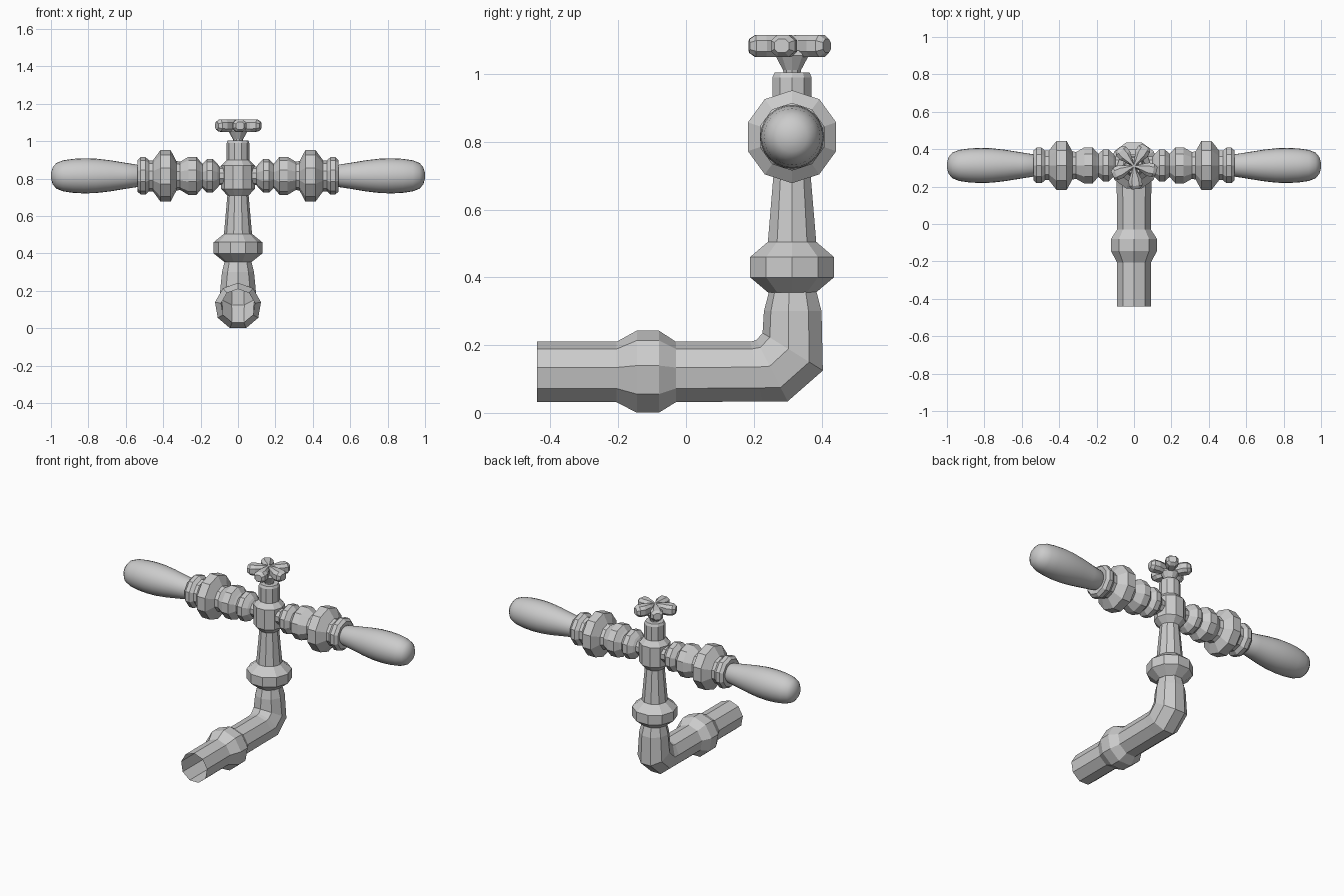
import bpy, bmesh, math
from mathutils import Vector, Matrix

if "Cube" in bpy.data.objects:
    bpy.data.objects.remove(bpy.data.objects["Cube"], do_unlink=True)

STEM_Y = 0.313
ARM_Z = 0.815


def loft(name, rings, cap_start=True, cap_end=True):
    """Bridge a list of equal-length closed rings of points."""
    bm = bmesh.new()
    loops = [[bm.verts.new(p) for p in ring] for ring in rings]
    n = len(loops[0])
    for a, b in zip(loops, loops[1:]):
        for i in range(n):
            j = (i + 1) % n
            bm.faces.new((a[i], a[j], b[j], b[i]))
    if cap_start:
        bm.faces.new(loops[0][::-1])
    if cap_end:
        bm.faces.new(loops[-1])
    bmesh.ops.recalc_face_normals(bm, faces=bm.faces)
    mesh = bpy.data.meshes.new(name)
    bm.to_mesh(mesh)
    bm.free()
    obj = bpy.data.objects.new(name, mesh)
    bpy.context.collection.objects.link(obj)
    return obj


def lathe(name, profile, sides, matrix):
    """Revolve (radius, height) pairs about local z, then place with matrix."""
    step = 2 * math.pi / sides
    rings = [[matrix @ Vector((r * math.cos(i * step), r * math.sin(i * step), h))
              for i in range(sides)] for r, h in profile]
    return loft(name, rings)


# Spout pipe: nine-sided rings, each from a ridge point and the opposite flat in (y, z)
SIDES = 9
FLAT = math.cos(math.pi / SIDES)


def pipe_ring(ridge, flat, half_width=None):
    ridge, flat = Vector((0, *ridge)), Vector((0, *flat))
    radius = (flat - ridge).length / (1 + FLAT)
    out = (ridge - flat).normalized()
    centre = ridge - out * radius
    side = Vector((half_width or radius, 0, 0))
    angles = [2 * math.pi * i / SIDES for i in range(SIDES)]
    return [centre + out * radius * math.cos(a) + side * math.sin(a) for a in angles]


straight = [(-0.44, 0.092), (-0.205, 0.092), (-0.145, 0.125),
            (-0.08, 0.125), (-0.03, 0.092)]
pipe = [pipe_ring((y, 0.118 + r), (y, 0.118 - r * FLAT)) for y, r in straight]
pipe += [
    pipe_ring((0.19, 0.21), (0.225, 0.034), 0.094),
    pipe_ring((0.208, 0.215), (0.30, 0.034), 0.096),
    pipe_ring((0.226, 0.236), (0.404, 0.125), 0.098),
    pipe_ring((0.23, 0.30), (0.40, 0.30), 0.087),
    pipe_ring((0.245, 0.358), (0.385, 0.358)),
]
loft("spout_pipe", pipe, cap_start=False)

# Upright stem with collar, hub and top cylinder
stem_place = Matrix.Translation((0, STEM_Y, 0))
lathe("stem_body", [(0.074, 0.355), (0.13, 0.40), (0.13, 0.46), (0.075, 0.505),
                    (0.057, 0.71), (0.09, 0.745), (0.09, 0.87), (0.061, 0.90),
                    (0.061, 0.99), (0.054, 1.005)], 10, stem_place)
lathe("knob_neck", [(0.026, 1.0), (0.028, 1.012), (0.052, 1.055), (0.045, 1.07)],
      10, stem_place)

# Five-lobed knob
lobe_sections = [(0.0, 0.006, 0.030), (0.035, 0.018, 0.033), (0.075, 0.036, 0.033),
                 (0.106, 0.036, 0.032), (0.124, 0.022, 0.02)]
octagon = [(1, 0.5), (0.5, 1), (-0.5, 1), (-1, 0.5),
           (-1, -0.5), (-0.5, -1), (0.5, -1), (1, -0.5)]
for k in range(5):
    turn = (Matrix.Translation((0, STEM_Y - 0.003, 1.083))
            @ Matrix.Rotation(math.radians(131 + 72 * k), 4, "Z"))
    rings = [[turn @ Vector((d, w * u, h * v)) for u, v in octagon]
             for d, w, h in lobe_sections]
    loft(f"knob_lobe_{k + 1}", rings)

# Turned side arms and smooth handles, one on each side
arm_profile = [(0.05, 0.06), (0.05, 0.10), (0.065, 0.11), (0.09, 0.135),
               (0.09, 0.165), (0.065, 0.19), (0.075, 0.20), (0.102, 0.222),
               (0.102, 0.265), (0.075, 0.31), (0.08, 0.33), (0.137, 0.36),
               (0.137, 0.415), (0.083, 0.455), (0.083, 0.475), (0.10, 0.495),
               (0.10, 0.52), (0.085, 0.537), (0.05, 0.53)]
handle_profile = [(0.045, 0.515), (0.06, 0.54), (0.071, 0.61), (0.084, 0.69),
                  (0.092, 0.76), (0.094, 0.82), (0.091, 0.88), (0.083, 0.935),
                  (0.068, 0.972), (0.045, 0.991), (0.018, 0.999), (0.004, 1.0)]
for label, sign in (("left", 1), ("right", -1)):
    place = (Matrix.Translation((0, STEM_Y, ARM_Z))
             @ Matrix.Rotation(sign * math.pi / 2, 4, "Y"))
    lathe(f"{label}_arm", arm_profile, 10, place)
    handle = lathe(f"{label}_handle", handle_profile, 24, place)
    handle.data.shade_smooth()
